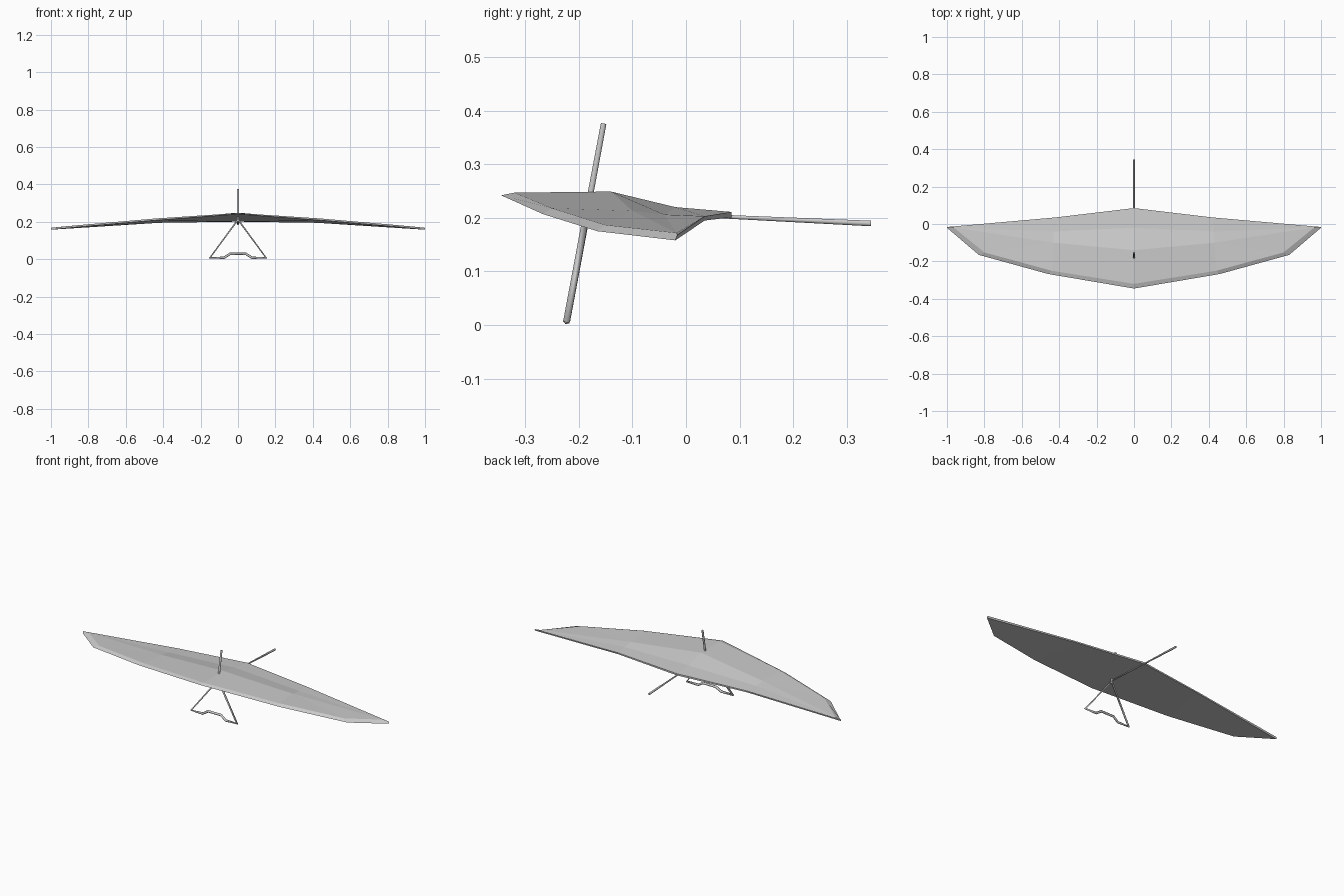
import bpy, bmesh
from mathutils import Vector

if "Cube" in bpy.data.objects:
    bpy.data.objects.remove(bpy.data.objects["Cube"])


def tube(name, points, radii, cyclic=False):
    """Six-sided tube along a polyline, turned into a mesh."""
    cu = bpy.data.curves.new(name, 'CURVE')
    cu.dimensions = '3D'
    cu.bevel_depth = 1.0
    cu.bevel_resolution = 1
    cu.use_fill_caps = True
    sp = cu.splines.new('POLY')
    sp.points.add(len(points) - 1)
    for p, co, r in zip(sp.points, points, radii):
        p.co = (*co, 1)
        p.radius = r
    sp.use_cyclic_u = cyclic
    ob = bpy.data.objects.new(name, cu)
    bpy.context.collection.objects.link(ob)
    bpy.ops.object.select_all(action='DESELECT')
    ob.select_set(True)
    bpy.context.view_layer.objects.active = ob
    bpy.ops.object.convert(target='MESH')
    return bpy.context.object


# Wing: chord stations from centre to mid span, then the tip, mirrored
bm = bmesh.new()


def row(pts):
    return [bm.verts.new(p) for p in pts]


# order: nose, inner lip, panel front, panel back, top trailing, bottom trailing
c = row([(0, -.345, .242), (0, -.32, .247), (0, -.14, .249),
         (0, -.02, .22), (0, .085, .211), (0, .085, .201)])
m = row([(.46, -.267, .207), (.44, -.25, .218), (.43, -.10, .213),
         (.43, -.04, .206), (.42, .035, .203), (.42, .035, .195)])
# order: outer corner, inner corner, tip inner, tip top, tip bottom
t = row([(.83, -.165, .175), (.80, -.152, .187), (.965, -.018, .172),
         (1.0, -.016, .168), (1.0, -.02, .158)])
for i in range(6):
    j = (i + 1) % 6
    bm.faces.new((c[i], m[i], m[j], c[j]))
for f in [(m[0], t[0], t[1], m[1]),            # leading lip
          (t[0], t[4], t[3], t[2], t[1]),      # tip lip
          (m[1], t[1], m[2]),                  # upper skin
          (m[2], t[1], t[2]), (m[2], t[2], m[3]), (m[3], t[2], m[4]),
          (m[4], t[2], t[3]),
          (m[4], t[3], t[4], m[5]),            # trailing edge
          (m[5], t[4], t[0], m[0])]:           # underside
    bm.faces.new(f)
geo = bm.verts[:] + bm.edges[:] + bm.faces[:]
dup = bmesh.ops.duplicate(bm, geom=geo)['geom']
for v in dup:
    if isinstance(v, bmesh.types.BMVert):
        v.co.x *= -1
bmesh.ops.remove_doubles(bm, verts=bm.verts[:], dist=1e-5)
bmesh.ops.recalc_face_normals(bm, faces=bm.faces[:])
me = bpy.data.meshes.new("wing")
bm.to_mesh(me)
bm.free()
bpy.context.collection.objects.link(bpy.data.objects.new("wing", me))


# King post and control frame share one raked plane
def raked(x, z):
    return Vector((x, -.224 + z * .187, z))


tube("king_post", [raked(0, .20), raked(0, .376)], [.0065, .006])

half = [(.15, .008), (.075, .008), (.042, .029)]
loop = [(0, .212)] + half + [(-x, z) for x, z in reversed(half)]
tube("control_frame", [raked(x, z) for x, z in loop], [.007] * len(loop), True)

# Keel boom running aft under the wing
tube("keel_boom", [(0, -.19, .215), (0, .085, .2015), (0, .345, .1895)],
     [.003, .004, .006])
